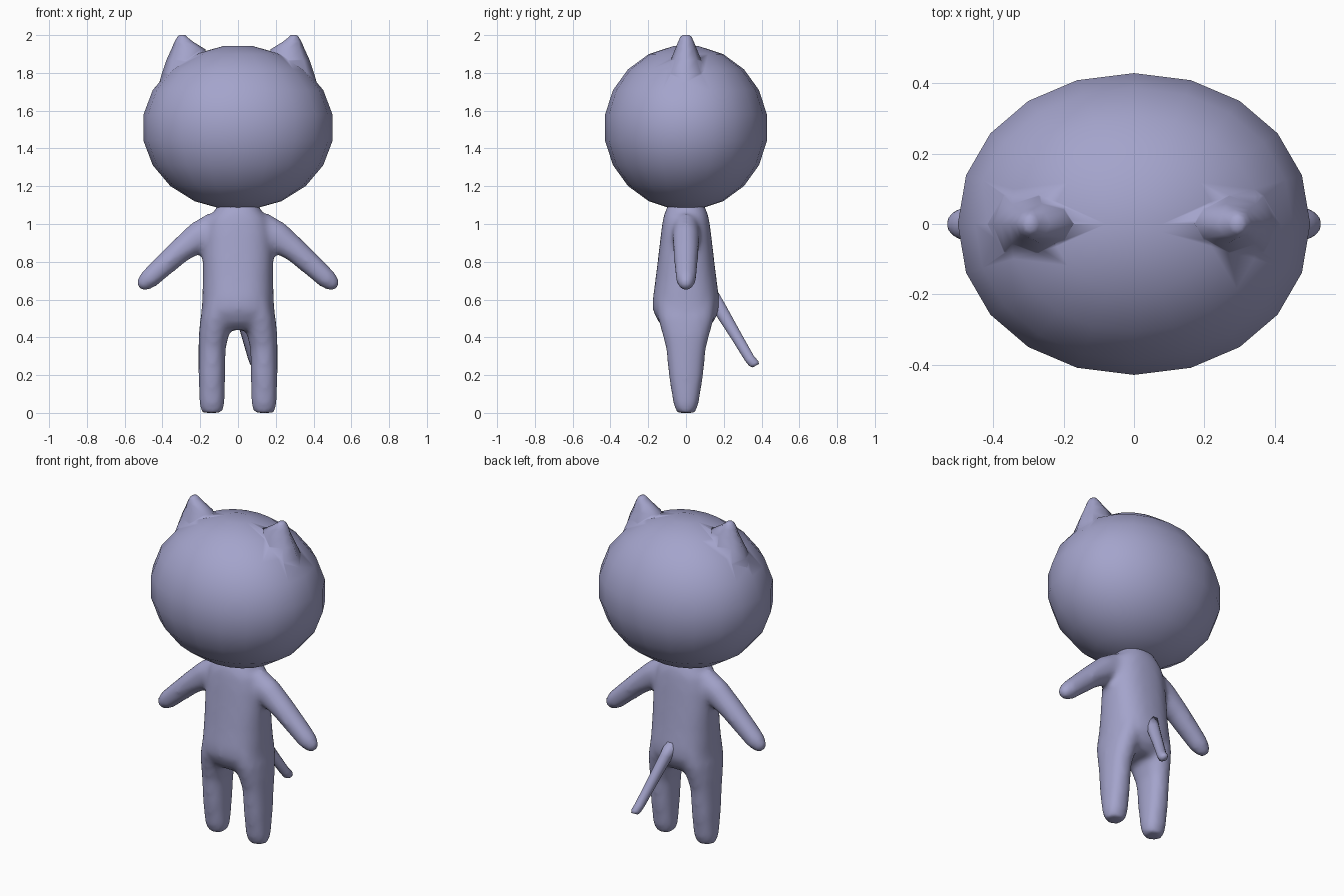
import bpy, bmesh
from math import sin, cos, pi, radians
from mathutils import Vector, Matrix

if "Cube" in bpy.data.objects:
    bpy.data.objects.remove(bpy.data.objects["Cube"])

fur = bpy.data.materials.new("fur")
fur.diffuse_color = (0.37, 0.37, 0.60, 1)
fur.use_nodes = True
fur.node_tree.nodes["Principled BSDF"].inputs["Base Color"].default_value = fur.diffuse_color


def loft(bm, rings, n, rot=Matrix.Identity(3), side=1, power=2.0):
    """Skin closed (super)ellipse rings (x, y, z, ra, rb); side=-1 mirrors in x."""
    def shape(t):
        return (1 if t >= 0 else -1) * abs(t) ** (2 / power)
    loops = []
    for x, y, z, ra, rb in rings:
        loop = []
        for i in range(n):
            a = 2 * pi * i / n
            p = Vector((x, y, z)) + rot @ Vector((ra * shape(cos(a)), rb * shape(sin(a)), 0))
            p.x *= side
            loop.append(bm.verts.new(p))
        loops.append(loop)
    faces = [bm.faces.new(loops[0]), bm.faces.new(loops[-1])]
    for a, b in zip(loops, loops[1:]):
        for i in range(n):
            j = (i + 1) % n
            faces.append(bm.faces.new((a[i], a[j], b[j], b[i])))
    bmesh.ops.recalc_face_normals(bm, faces=faces)


def finish(name, bm):
    for f in bm.faces:
        f.smooth = True
    me = bpy.data.meshes.new(name)
    bm.to_mesh(me)
    bm.free()
    me.materials.append(fur)
    ob = bpy.data.objects.new(name, me)
    bpy.context.collection.objects.link(ob)
    return ob


# Head: wide 20-sided ellipsoid
bm = bmesh.new()
lats = [radians(-81 + 18 * i) for i in range(10)]
loft(bm, [(0, 0, 1.51 + 0.437 * sin(t), 0.507 * cos(t), 0.434 * cos(t)) for t in lats],
     20, power=2.08)
head = finish("head", bm)

# Ears: flattened cones, welded to the head so the shading flows across the join
ear = [(0.285, 0, 1.72, 0.14, 0.15), (0.285, 0, 1.80, 0.117, 0.11),
       (0.27, 0, 1.87, 0.108, 0.08), (0.263, 0, 1.925, 0.09, 0.058),
       (0.287, 0, 1.965, 0.049, 0.042), (0.295, 0, 1.99, 0.026, 0.03),
       (0.295, 0, 2.0, 0.015, 0.018)]
for side, label in ((1, "ear_right"), (-1, "ear_left")):
    bm = bmesh.new()
    loft(bm, ear, 8, side=side)
    helper = finish(label, bm)
    helper.hide_render = True
    helper.hide_set(True)
    weld = head.modifiers.new(label, 'BOOLEAN')
    weld.operation = 'UNION'
    weld.solver = 'EXACT'
    weld.object = helper

# Body: torso, arms and legs fused into one soft skin
torso = [(0, 0, 0.44, 0.15, 0.10), (0, 0, 0.48, 0.175, 0.145), (0, 0, 0.54, 0.193, 0.176),
         (0, 0, 0.60, 0.19, 0.177), (0, 0, 0.70, 0.187, 0.163), (0, 0, 0.83, 0.187, 0.147),
         (0, 0, 0.95, 0.18, 0.133), (0, 0, 1.03, 0.16, 0.122), (0, 0, 1.07, 0.125, 0.11),
         (0, 0, 1.11, 0.10, 0.09)]
arm = [(0.09, 0, 0.98, 0.105, 0.075), (0.20, 0, 0.937, 0.083, 0.073),
       (0.31, 0, 0.855, 0.066, 0.068), (0.41, 0, 0.765, 0.059, 0.062),
       (0.47, 0, 0.71, 0.055, 0.056), (0.504, 0, 0.681, 0.043, 0.044),
       (0.524, 0, 0.662, 0.024, 0.026)]
leg = [(0.10, 0, 0.60, 0.08, 0.155), (0.113, 0, 0.5, 0.087, 0.15),
       (0.127, 0, 0.42, 0.081, 0.127), (0.137, 0, 0.34, 0.072, 0.106),
       (0.138, 0, 0.2, 0.071, 0.093), (0.138, 0, 0.05, 0.068, 0.068),
       (0.138, 0, 0.0, 0.056, 0.05)]
bm = bmesh.new()
loft(bm, torso, 24, power=2.4)
for side in (1, -1):
    loft(bm, arm, 16, Matrix.Rotation(radians(-48), 3, 'Y'), side)
    loft(bm, leg, 16, side=side, power=2.3)
body = finish("body", bm)
remesh = body.modifiers.new("Fuse", 'REMESH')
remesh.mode = 'VOXEL'
remesh.voxel_size = 0.016
remesh.use_smooth_shade = True
soften = body.modifiers.new("Soften", 'SMOOTH')
soften.factor = 0.5
soften.iterations = 12

# Tail: thin tube hanging behind and to one side, with a kicked-out tip
tail = [(-0.01, 0.13, 0.615, 0.045, 0.05), (0.01, 0.18, 0.55, 0.035, 0.038),
        (0.05, 0.27, 0.40, 0.03, 0.031), (0.08, 0.335, 0.29, 0.028, 0.028),
        (0.088, 0.358, 0.262, 0.026, 0.029), (0.09, 0.37, 0.25, 0.018, 0.02)]
bm = bmesh.new()
loft(bm, tail, 10, Matrix.Rotation(radians(28), 3, 'X'))
finish("tail", bm)
